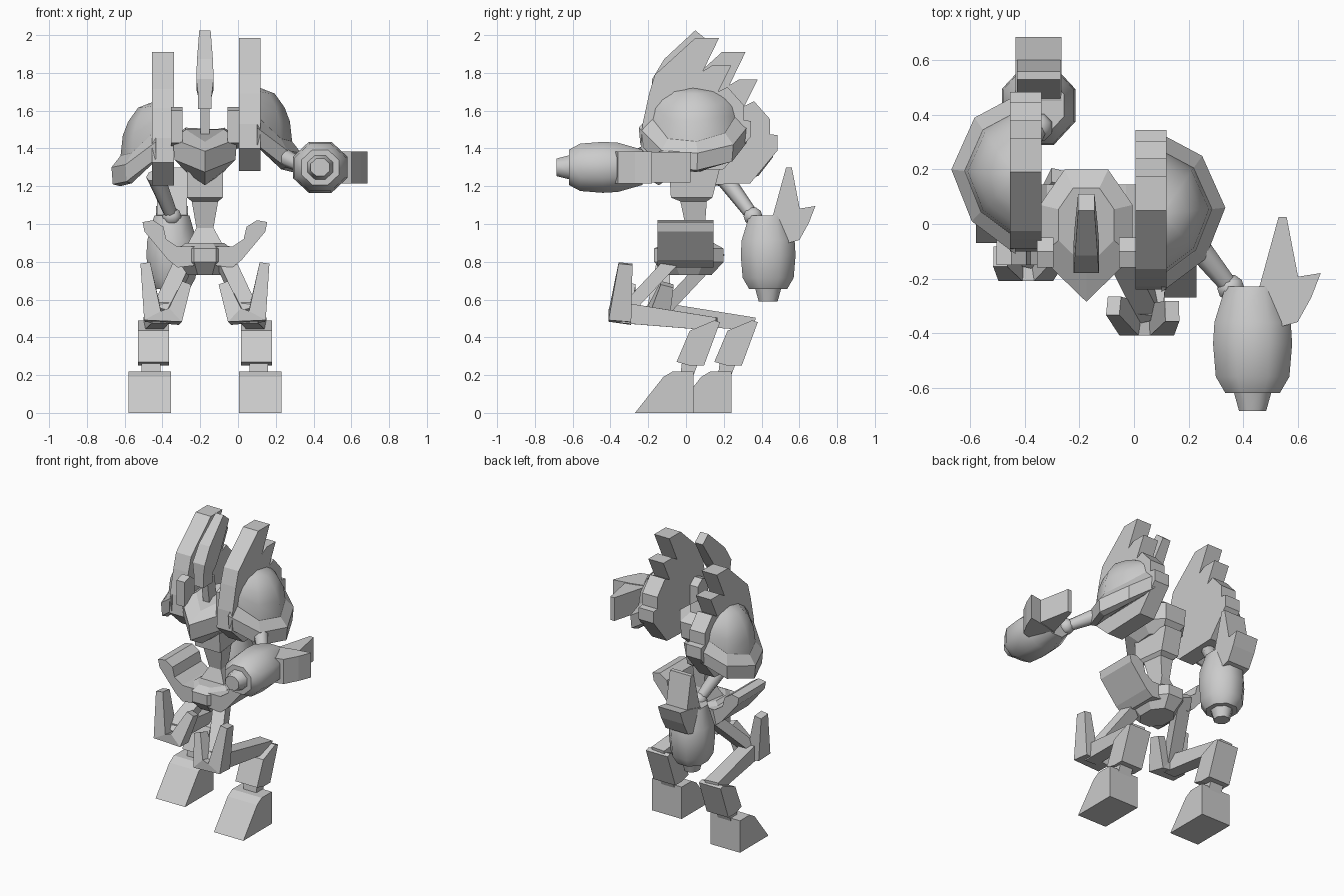
import bpy
import bmesh
from math import cos, sin, pi, tau
from mathutils import Matrix, Vector

default_cube = bpy.data.objects.get("Cube")
if default_cube:
    bpy.data.objects.remove(default_cube, do_unlink=True)

grey = bpy.data.materials.new("plain grey")
grey.use_nodes = True
grey.diffuse_color = (.6, .6, .6, 1)
grey.node_tree.nodes["Principled BSDF"].inputs["Base Color"].default_value = grey.diffuse_color

# Placement of the mirrored half: each right part is a shifted copy of the left
HERE = Matrix.Identity(4)
MIRROR = Matrix.Translation((-.35, 0, 0)) @ Matrix.Diagonal((-1, 1, 1, 1))
RIGHT_LEG = Matrix.Translation((0, .2, 0)) @ MIRROR
RIGHT_SHOULDER = Matrix.Translation((.015, .14, -.075)) @ MIRROR
RIGHT_ARM = Matrix(((0, 0, 1, -1.65), (1, 0, 0, 0), (0, 1, 0, 1.275), (0, 0, 0, 1)))
X_AXIS, Y_AXIS, Z_AXIS = Matrix.Identity(3)


def loft(name, rings, place=HERE, smooth=False):
    """Skin a stack of equal rings and cap both ends."""
    bm = bmesh.new()
    loops = [[bm.verts.new(place @ Vector(p)) for p in ring] for ring in rings]
    count = len(loops[0])
    for lower, upper in zip(loops, loops[1:]):
        for i in range(count):
            j = (i + 1) % count
            bm.faces.new((lower[i], lower[j], upper[j], upper[i]))
    bm.faces.new(loops[0])
    bm.faces.new(loops[-1])
    bmesh.ops.recalc_face_normals(bm, faces=bm.faces)
    mesh = bpy.data.meshes.new(name)
    bm.to_mesh(mesh)
    bm.free()
    mesh.materials.append(grey)
    part = bpy.data.objects.new(name, mesh)
    bpy.context.collection.objects.link(part)
    if smooth:
        bpy.ops.object.select_all(action='DESELECT')
        part.select_set(True)
        bpy.context.view_layer.objects.active = part
        bpy.ops.object.shade_smooth_by_angle(angle=pi / 3.6)
    return part


def prism(name, outline, axis, low, high, place=HERE):
    """Extrude a flat outline along one axis."""
    def ring(level):
        return [(*p[:axis], level, *p[axis:]) for p in outline]
    return loft(name, [ring(low), ring(high)], place)


def beam(name, path, sizes, side, place=HERE, count=4, smooth=False):
    """Sweep a polygon section of given half sizes along a path."""
    points = [Vector(p) for p in path]
    rings = []
    for i, (point, (wide, deep)) in enumerate(zip(points, sizes)):
        along = (points[min(i + 1, len(points) - 1)] - points[max(i - 1, 0)]).normalized()
        u = (side - along * side.dot(along)).normalized()
        v = along.cross(u)
        angles = [(k + .5) * tau / count for k in range(count)]
        grow = 1 / cos(pi / count)
        rings.append([point + (u * wide * cos(a) + v * deep * sin(a)) * grow for a in angles])
    return loft(name, rings, place, smooth)


def scaled(outline, centre, factor, lift):
    """Shrink an outline toward a plan centre and raise it."""
    cx, cy = centre
    return [(cx + (x - cx) * factor, cy + (y - cy) * factor, z + lift) for x, y, z in outline]


def build_leg(label, place):
    foot = [(-.27, 0), (.04, 0), (.04, .22), (-.07, .22), (-.12, .19)]
    prism(label + "_foot", foot, 0, .005, .23, place)
    ankle = [(-.03, .2), (.04, .2), (.07, .28), (-.02, .28)]
    prism(label + "_ankle", ankle, 0, .06, .16, place)
    shin = [(-.05, .27), (.02, .25), (.095, .25), (.18, .48), (.15, .49), (.02, .435)]
    prism(label + "_shin", shin, 0, .015, .18, place)
    beam(label + "_lower_leg", [(.06, -.34, .53), (.1, .16, .47)],
         [(.045, .055), (.05, .035)], X_AXIS, place)
    beam(label + "_thigh", [(-.09, -.03, .85), (.06, -.33, .53)],
         [(.045, .035), (.045, .035)], X_AXIS, place)
    # Forked knee guard with a tall outer prong
    beam(label + "_knee_guard",
         [(-.075, -.3, .68), (-.01, -.35, .51), (.1, -.35, .51), (.14, -.32, .79)],
         [(.035, .026), (.06, .05), (.06, .05), (.037, .026)], Y_AXIS, place)


def build_shoulder(label, place):
    # Stepped upright fin
    fin = [(-.24, 1.4), (-.23, 1.53), (-.195, 1.69), (-.165, 1.79), (.05, 1.985),
           (.175, 1.985), (.09, 1.81), (.14, 1.84), (.24, 1.84), (.17, 1.7),
           (.22, 1.725), (.305, 1.63), (.305, 1.55), (.345, 1.545), (.345, 1.465),
           (.2, 1.29), (-.11, 1.28)]
    prism(label + "_shoulder_fin", fin, 0, .005, .12, place)
    # Flared rim that rises at both ends
    rim = [(.1, .33, 1.52), (.25, .25, 1.42), (.335, .06, 1.375),
           (.26, -.13, 1.39), (.1, -.25, 1.51)]
    centre = (.1, .035)
    steps = [(.8, -.1), (.97, -.09), (1, 0), (.8, .06)]
    loft(label + "_shoulder_rim", [scaled(rim, centre, s, dz) for s, dz in steps], place)
    # Rounded dome between rim and fin
    base = scaled(rim, centre, .8, .05)
    rings = []
    for factor, rise in [(1, 0), (.93, .4), (.78, .65), (.5, .9), (.1, 1)]:
        ring = scaled(base, centre, factor, 0)
        rings.append([(x, y, z + (1.72 - z) * rise) for x, y, z in ring])
    loft(label + "_shoulder_dome", rings, place, smooth=True)


def build_arm(label, place, socket):
    x, z = .435, 1.3
    barrel = [(-.685, .05), (-.62, .068), (-.62, .1), (-.56, .135), (-.44, .145),
              (-.36, .14), (-.23, .1)]
    beam(label + "_forearm", [(x, y, z) for y, r in barrel],
         [(r, r * .93) for y, r in barrel], X_AXIS, place, 8, True)
    claw = [(.38, -.25), (.56, -.2), (.685, -.18), (.65, -.27), (.6, -.36), (.45, -.4)]
    prism(label + "_claw", claw, 2, z - .085, z + .085, place)
    spike = [(.46, -.23), (.53, .025), (.56, .025), (.605, -.21)]
    prism(label + "_spike", spike, 2, z - .08, z + .08, place)
    # Ball elbow and tapered upper arm
    elbow = Vector((.355, -.235, z))
    turns = [.1, .3, .5, .7, .9]
    beam(label + "_elbow", [elbow - Y_AXIS * .05 * cos(pi * t) for t in turns],
         [(.05 * sin(pi * t),) * 2 for t in turns], X_AXIS, place, 8, True)
    beam(label + "_upper_arm", [socket, place @ elbow],
         [(.045, .045), (.032, .032)], Z_AXIS, HERE, 8, True)


def build_torso():
    middle = -.175
    # Eight-sided pelvis
    def ring(wide, deep, z):
        angles = [(k + .5) * tau / 8 for k in range(8)]
        return [(middle + wide * cos(a), .015 + deep * sin(a), z) for a in angles]
    loft("pelvis", [ring(.1, .13, .73), ring(.15, .2, .8), ring(.15, .2, .87), ring(.11, .14, .9)])

    # Curved hip plates, one each side
    plate = [(-.12, .78), (-.03, .77), (.02, .81), (.145, .96), (.155, 1.01),
             (.1, 1.02), (.045, .985), (.03, .92), (-.03, .88), (-.12, .88)]
    for label, place in (("left", HERE), ("right", MIRROR)):
        prism(label + "_hip_plate", plate, 1, -.15, .145, place)
        prism(label + "_collar_block", [(-.16, 1.43), (-.16, 1.6), (-.1, 1.62), (-.05, 1.58), (-.05, 1.4)],
              0, -.055, .006, place)

    # Narrow waist
    def slab(half, front, back, z):
        return [(middle - half, front, z), (middle + half, front, z),
                (middle + half * .7, back, z), (middle - half * .7, back, z)]
    loft("waist", [slab(.1, -.04, .13, .88), slab(.045, 0, .1, .98),
                   slab(.07, -.03, .11, 1.12), slab(.095, -.08, .14, 1.14),
                   slab(.095, -.09, .18, 1.3)])

    # Chest with a pointed prow
    half = [(.17, -.12, 1.45), (.17, .07, 1.46), (.08, .2, 1.45)]
    chest = [(middle, -.285, 1.385)] + [(middle + x, y, z) for x, y, z in half]
    chest += [(middle - x, y, z) for x, y, z in reversed(half)]
    steps = [(.55, -.18), (.95, -.11), (1, 0), (.6, .05)]
    loft("chest", [scaled(chest, (middle, .03), s, dz) for s, dz in steps])

    # Head crest on a thin neck
    beam("neck", [(middle, -.05, 1.43), (middle, -.08, 1.64)], [(.024, .04)] * 2, X_AXIS)
    beam("head_crest",
         [(middle, -.13, 1.61), (middle, -.13, 1.68), (middle, -.12, 1.74),
          (middle, -.06, 1.83), (middle, .08, 2)],
         [(.036, .05), (.036, .05), (.046, .065), (.042, .07), (.03, .04)], X_AXIS)


build_torso()
build_leg("left", HERE)
build_leg("right", RIGHT_LEG)
build_shoulder("left", HERE)
build_shoulder("right", RIGHT_SHOULDER)
build_arm("left", HERE, (.23, -.08, 1.36))
build_arm("right", RIGHT_ARM, (-.44, .19, 1.26))
